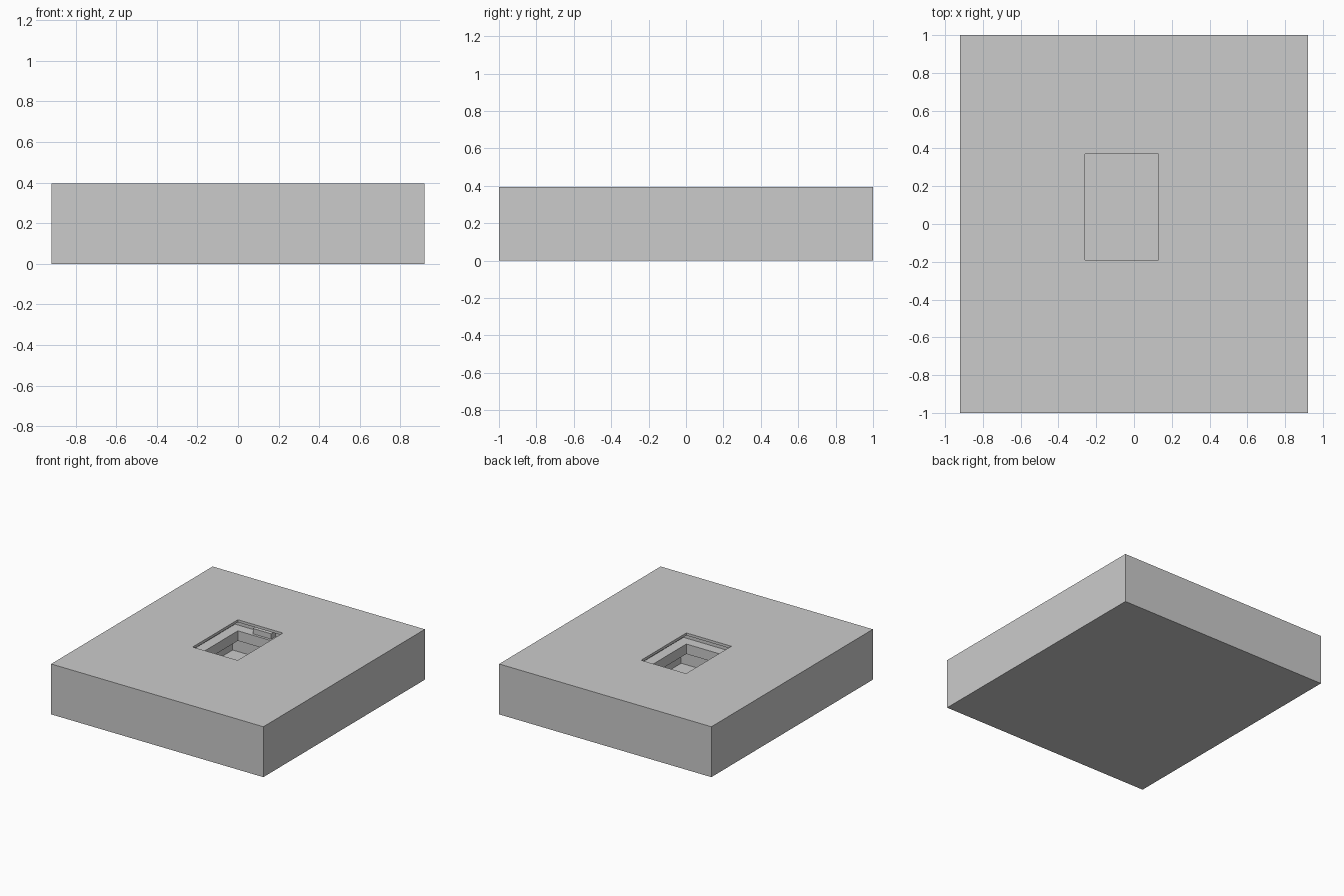
import bpy

if "Cube" in bpy.data.objects:
    bpy.data.objects.remove(bpy.data.objects["Cube"])

CX, CY = -0.065, 0.09      # centre of the opening
W, D = 0.39, 0.56          # size of the opening


def box(name, x, y, z0, z1, w, d):
    bpy.ops.mesh.primitive_cube_add(size=1, location=(x, y, (z0 + z1) / 2))
    ob = bpy.context.object
    ob.name = name
    ob.scale = (w, d, z1 - z0)
    bpy.ops.object.transform_apply(location=False, rotation=False, scale=True)
    return ob


def cut(target, margin, z0, z1):
    # rectangular pocket following the opening outline
    c = box("pocket_cutter", CX, CY, z0, z1, W + 2 * margin, D + 2 * margin)
    m = target.modifiers.new("pocket", 'BOOLEAN')
    m.operation, m.solver, m.object = 'DIFFERENCE', 'EXACT', c
    bpy.context.view_layer.objects.active = target
    bpy.ops.object.modifier_apply(modifier=m.name)
    bpy.data.objects.remove(c, do_unlink=True)


# Main slab
slab = box("slab", 0, 0, 0, 0.395, 1.84, 2.0)

# Straight opening, then the undercut slot and the lower chamber
cut(slab, 0.0, 0.10, 0.5)
cut(slab, 0.08, 0.308, 0.375)
cut(slab, 0.15, 0.06, 0.23)

# Small catch inside the slot at the back
box("catch", CX, CY + D / 2 + 0.045, 0.308, 0.35, 0.16, 0.05)
